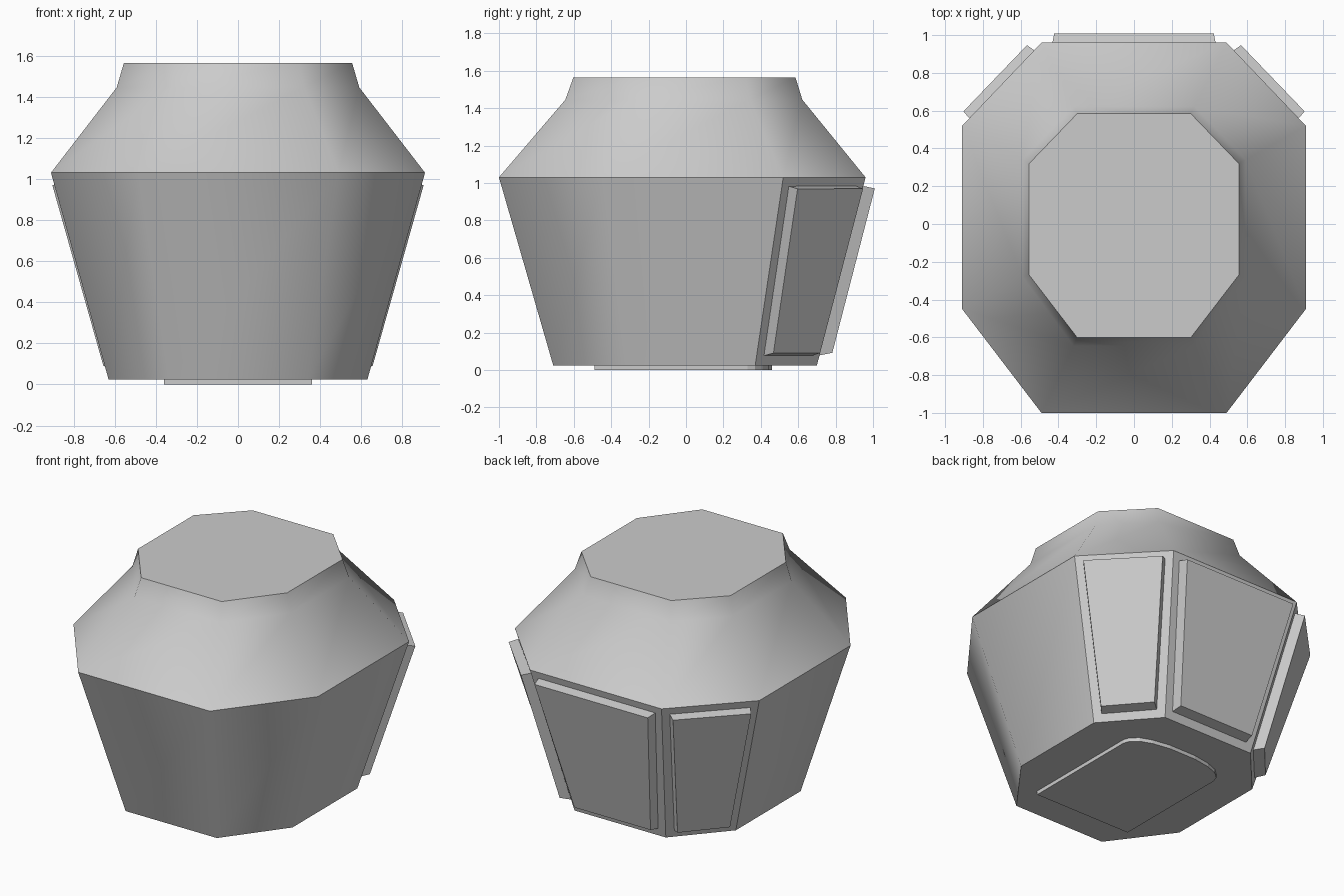
import bpy, bmesh
from mathutils import Vector

if "Cube" in bpy.data.objects:
    bpy.data.objects.remove(bpy.data.objects["Cube"])


def make(name, bm):
    bmesh.ops.recalc_face_normals(bm, faces=bm.faces)
    me = bpy.data.meshes.new(name)
    bm.to_mesh(me)
    bm.free()
    ob = bpy.data.objects.new(name, me)
    bpy.context.collection.objects.link(ob)
    return ob


def octagon(half, corner_x, front, corner_f, corner_b, back):
    right = [(corner_x, front), (half, corner_f), (half, corner_b), (corner_x, back)]
    return right + [(-x, y) for x, y in reversed(right)]


def loft(rings):
    bm = bmesh.new()
    loops = [[bm.verts.new((x, y, z)) for x, y in ring] for z, ring in rings]
    for a, b in zip(loops, loops[1:]):
        n = len(a)
        for i in range(n):
            bm.faces.new((a[i], a[(i + 1) % n], b[(i + 1) % n], b[i]))
    bm.faces.new(loops[0][::-1])
    bm.faces.new(loops[-1])
    return bm


# Eight-sided vessel with sloped shoulder and short neck
Z0, Z1 = 0.025, 1.03
low = octagon(0.63, 0.34, -0.71, -0.32, 0.37, 0.70)
wide = octagon(0.91, 0.49, -1.0, -0.45, 0.52, 0.96)
bm = loft([
    (Z0, low),
    (Z1, wide),
    (1.445, octagon(0.59, 0.32, -0.645, -0.28, 0.34, 0.622)),
    (1.565, octagon(0.555, 0.30, -0.602, -0.27, 0.32, 0.585)),
])
bm.normal_update()
for f in bm.faces:
    c = f.calc_center_median()
    panelled = Z0 < c.z < Z1 and c.y > 0.3
    f.smooth = abs(f.normal.z) < 0.99 and not panelled
for e in bm.edges:
    z = [v.co.z for v in e.verts]
    # ring edges stay crisp, except the soft break under the neck
    if abs(z[0] - z[1]) < 0.01 and abs(z[0] - 1.445) > 0.05:
        e.smooth = False
    if not all(f.smooth for f in e.link_faces):
        e.smooth = False
make("vessel_body", bm)

# Raised panels on the back face and the two rear corner faces
for name, i in (("right_rear_panel", 2), ("back_panel", 3), ("left_rear_panel", 4)):
    corners = [Vector((*low[i], Z0)), Vector((*low[i + 1], Z0)),
               Vector((*wide[i + 1], Z1)), Vector((*wide[i], Z1))]
    bm = bmesh.new()
    face = bm.faces.new([bm.verts.new(c) for c in corners])
    bm.normal_update()
    r = bmesh.ops.inset_region(bm, faces=[face], thickness=0.073, use_boundary=True)
    bmesh.ops.delete(bm, geom=r["faces"], context='FACES')
    base = face
    out = base.normal.copy()
    out.z = 0
    out.normalize()
    top = bmesh.ops.extrude_face_region(bm, geom=[base], use_keep_orig=True)
    verts = [g for g in top["geom"] if isinstance(g, bmesh.types.BMVert)]
    mid = sum((v.co for v in verts), Vector()) / len(verts)
    for v in verts:
        v.co = mid + (v.co - mid) * 0.97 + out * 0.065
    make(name, bm)

# Thin foot pad with a rounded rear end
right = [(0.36, -0.49), (0.36, 0.33), (0.345, 0.37), (0.30, 0.41), (0.22, 0.44), (0.10, 0.46)]
pad = right + [(-x, y) for x, y in reversed(right)]
make("foot_pad", loft([(0, pad), (0.03, pad)]))
